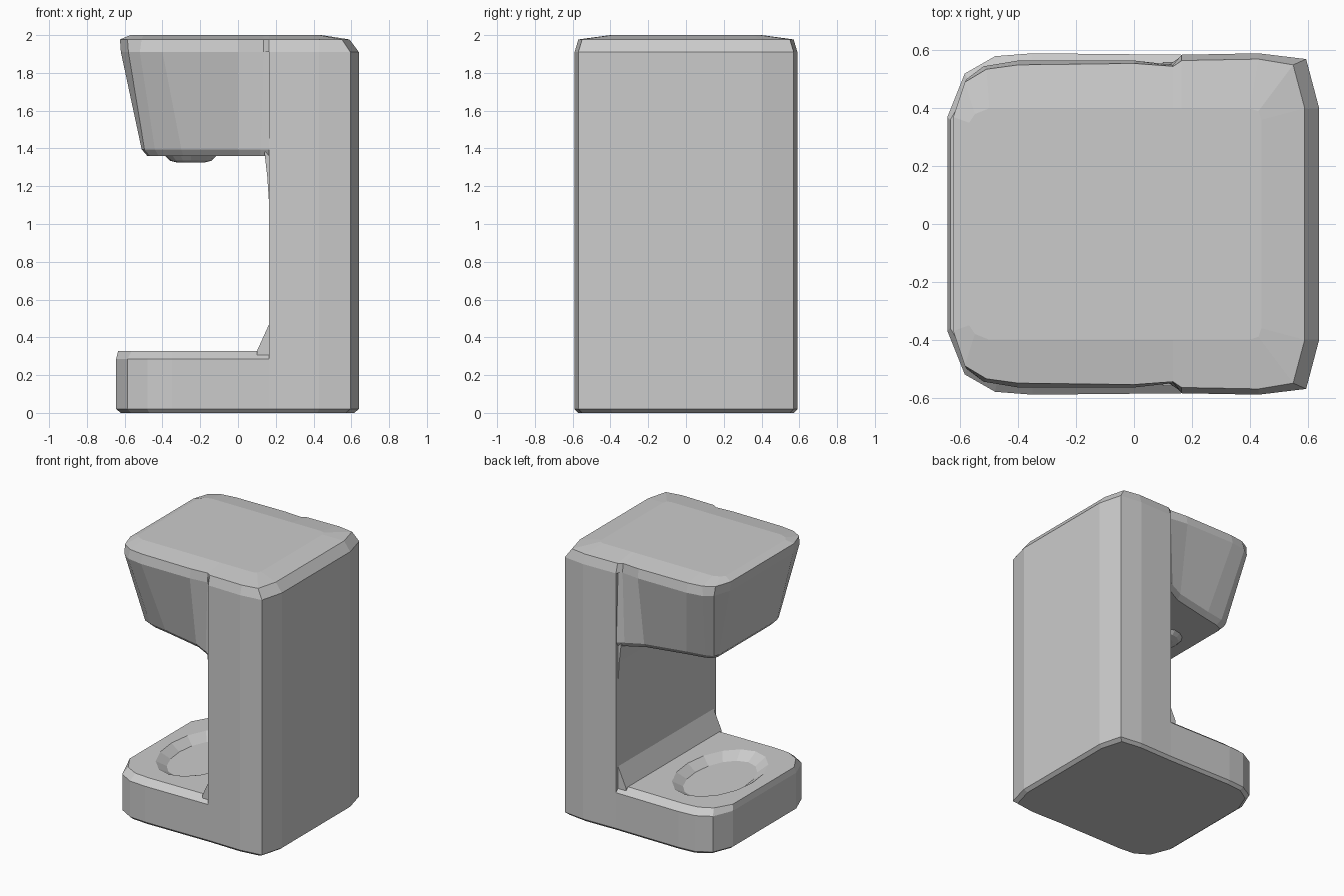
import bpy
import bmesh
from math import cos, sin, pi

old = bpy.data.objects.get("Cube")
if old:
    bpy.data.objects.remove(old, do_unlink=True)


def loft(name, rings):
    """Skin a stack of closed 3D rings and cap both ends."""
    bm = bmesh.new()
    rows = [[bm.verts.new(p) for p in ring] for ring in rings]
    count = len(rows[0])
    for low, high in zip(rows, rows[1:]):
        for i in range(count):
            j = (i + 1) % count
            bm.faces.new((low[i], low[j], high[j], high[i]))
    bm.faces.new(rows[0][::-1])
    bm.faces.new(rows[-1])
    bmesh.ops.recalc_face_normals(bm, faces=bm.faces)
    mesh = bpy.data.meshes.new(name)
    bm.to_mesh(mesh)
    bm.free()
    obj = bpy.data.objects.new(name, mesh)
    bpy.context.collection.objects.link(obj)
    return obj


def outline(half, z, dx=0.0, dy=0.0):
    """Mirror a half footprint across y, optionally shifted and pulled in."""
    half = [(x + dx, y - dy) for x, y in half]
    return [(x, y, z) for x, y in half] + [(x, -y, z) for x, y in reversed(half)]


def ellipse(cx, rx, ry, z, sides=16):
    return [(cx + rx * cos(2 * pi * i / sides), ry * sin(2 * pi * i / sides), z)
            for i in range(sides)]


def prism(name, profile, width):
    """Extrude an x-z profile symmetrically along y."""
    return loft(name, [[(x, y, z) for x, z in profile] for y in (-width, width)])


# Rear column
FRONT = 0.165
column = [(FRONT, 0.585), (0.43, 0.59), (0.595, 0.57), (0.64, 0.4)]
column_foot = [(FRONT, 0.565), (0.42, 0.57), (0.57, 0.55), (0.615, 0.39)]
loft("column", [outline(column_foot, 0), outline(column, 0.02), outline(column, 1.91)])

# Base with softened top edge
base_half = [(-0.645, 0.37), (-0.585, 0.52), (-0.48, 0.58), (-0.35, 0.59), (FRONT, 0.585)]
base_foot = [(-0.62, 0.36), (-0.565, 0.5), (-0.47, 0.56), (-0.35, 0.57), (FRONT, 0.565)]
base_top = [(-0.635, 0.36), (-0.565, 0.48), (-0.47, 0.53), (-0.35, 0.54), (FRONT, 0.535)]
base = loft("base", [outline(base_foot, 0), outline(base_half, 0.02),
                     outline(base_half, 0.285), outline(base_top, 0.327)])

# Shallow dish cut into the base
cutter = loft("dish_cutter", [ellipse(-0.28, 0.2, 0.33, 0.28),
                              ellipse(-0.28, 0.3, 0.46, 0.35)])
cutter.hide_render = True
cut = base.modifiers.new("dish", "BOOLEAN")
cut.operation = "DIFFERENCE"
cut.solver = "EXACT"
cut.object = cutter
bpy.context.view_layer.objects.active = base
bpy.ops.object.modifier_apply(modifier=cut.name)
bpy.data.objects.remove(cutter, do_unlink=True)

# Sloped fillets where the column meets the base and the head
prism("lower_fillet", [(0.1, 0.28), (0.1, 0.327), (FRONT, 0.47), (FRONT, 0.28)], 0.56)
prism("upper_fillet", [(0.14, 1.38), (0.155, 1.25), (FRONT, 1.1), (FRONT, 1.38)], 0.56)

# Overhanging head, tapering downwards
head_top = [(-0.62, 0.37), (-0.58, 0.5), (-0.52, 0.545), (-0.4, 0.565),
            (0, 0.565), (0.135, 0.55), (FRONT, 0.56)]
head_low = [(-0.51, 0.34), (-0.495, 0.38), (-0.44, 0.4), (-0.3, 0.425),
            (0, 0.49), (0.12, 0.55), (FRONT, 0.58)]
head_under = [(-0.48, 0.31), (-0.465, 0.35), (-0.42, 0.37), (-0.29, 0.395),
              (0, 0.46), (0.12, 0.525), (FRONT, 0.56)]
loft("head", [outline(head_under, 1.36), outline(head_low, 1.395), outline(head_top, 1.91)])

# Crowned lid shared by the head and column
lid_rim = head_top[:-1] + column
lid_edge = [(-0.625, 0.37), (-0.585, 0.49), (-0.51, 0.535), (-0.4, 0.55), (0, 0.555),
            (0.135, 0.545), (FRONT, 0.565), (0.43, 0.57), (0.55, 0.55), (0.59, 0.4)]
lid_crown = [(-0.57, 0.35), (-0.55, 0.38), (-0.5, 0.4), (-0.4, 0.4), (0, 0.4),
             (0.135, 0.4), (FRONT, 0.4), (0.4, 0.4), (0.43, 0.39), (0.44, 0.36)]
loft("lid", [outline(lid_rim, 1.91), outline(lid_edge, 1.977), outline(lid_crown, 2)])

# Nozzle under the head
loft("nozzle", [ellipse(-0.25, 0.07, 0.07, 1.325), ellipse(-0.25, 0.11, 0.11, 1.335),
                ellipse(-0.25, 0.14, 0.14, 1.365)])
